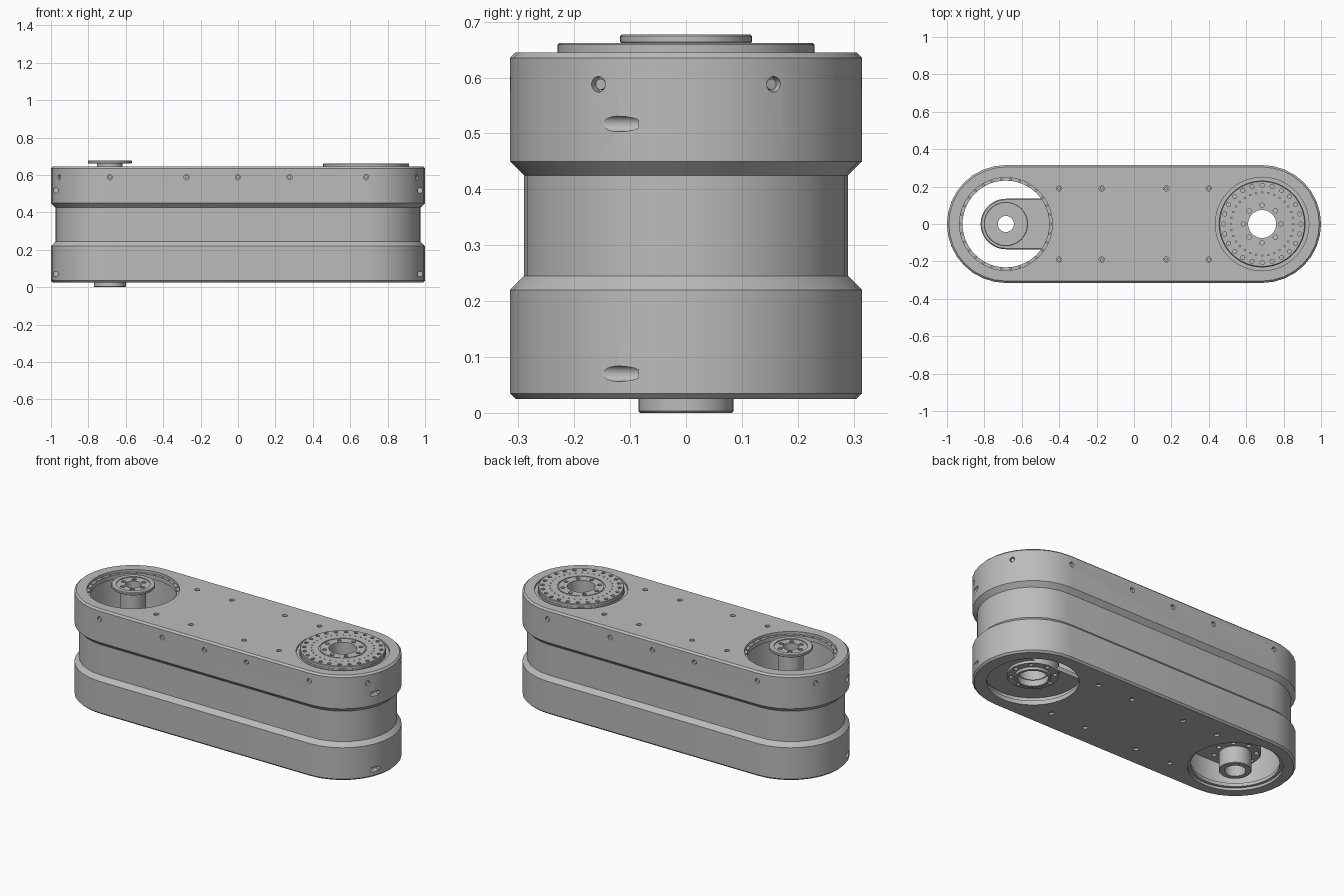
import bpy, bmesh
from math import sin, cos, pi, radians
from mathutils import Vector, Matrix

if "Cube" in bpy.data.objects:
    bpy.data.objects.remove(bpy.data.objects["Cube"])

grey = bpy.data.materials.new("machined grey")
grey.use_nodes = True
colour = (0.5, 0.5, 0.5, 1)
grey.diffuse_color = colour
grey.node_tree.nodes["Principled BSDF"].inputs["Base Color"].default_value = colour

END = 0.685   # centre of each rounded end
TOP, BASE = 0.645, 0.025


def finish(name, bm):
    bmesh.ops.recalc_face_normals(bm, faces=bm.faces[:])
    mesh = bpy.data.meshes.new(name)
    bm.to_mesh(mesh)
    bm.free()
    ob = bpy.data.objects.new(name, mesh)
    bpy.context.collection.objects.link(ob)
    mesh.materials.append(grey)
    return ob


def loft(name, profile, cx=0, half=0, tube=False, segs=48):
    """Sweep a (radius, z) profile round a circle, or a slot when half > 0."""
    bm = bmesh.new()
    n = segs // 2
    angles = [(1, -pi / 2 + pi * i / n) for i in range(n + 1)]
    angles += [(-1, pi / 2 + pi * i / n) for i in range(n + 1)]
    if not half:
        angles = [(0, 2 * pi * i / segs) for i in range(segs)]
    rings = [[bm.verts.new((cx + s * half + r * cos(a), r * sin(a), z))
              for s, a in angles] for r, z in profile]
    pairs = list(zip(rings, rings[1:]))
    if tube:
        pairs.append((rings[-1], rings[0]))
    else:
        bm.faces.new(rings[0])
        bm.faces.new(rings[-1])
    m = len(angles)
    for a, b in pairs:
        for i in range(m):
            j = (i + 1) % m
            bm.faces.new((a[i], a[j], b[j], b[i]))
    return finish(name, bm)


def pins(name, items, segs=16):
    """One mesh of cylinders, each (centre, axis, radius, length)."""
    bm = bmesh.new()
    for pos, axis, r, length in items:
        turn = Vector(axis).to_track_quat('Z', 'Y').to_matrix().to_4x4()
        bmesh.ops.create_cone(bm, cap_ends=True, segments=segs, radius1=r, radius2=r,
                              depth=length, matrix=Matrix.Translation(pos) @ turn)
    return finish(name, bm)


def cut(ob, cutter):
    cutter.hide_render = True
    mod = ob.modifiers.new("cut", 'BOOLEAN')
    mod.operation, mod.solver, mod.object = 'DIFFERENCE', 'EXACT', cutter
    bpy.context.view_layer.objects.active = ob
    bpy.ops.object.modifier_apply(modifier=mod.name)
    bpy.data.objects.remove(cutter)


def circle(cx, r, count, z):
    return [(cx + r * cos(2 * pi * i / count), r * sin(2 * pi * i / count), z)
            for i in range(count)]


# Housing: two chamfered shells joined by a narrower waist
R, W = 0.315, 0.29
housing = loft("housing", [(R - .01, BASE), (R, BASE + .01), (R, .22), (W, .245),
                           (W, .425), (R, .45), (R, TOP - .01), (R - .01, TOP)],
               half=END, segs=32)

# Open joint well on the right end, with a stepped lip top and bottom
cut(housing, loft("well_cutter", [(.248, 0), (.248, .04), (.232, .04), (.232, .06),
                                  (.265, .06), (.265, .605), (.232, .605), (.232, .63),
                                  (.248, .63), (.248, .7)], cx=-END))
# Underside well and bore on the left end
cut(housing, loft("drive_well_cutter", [(.24, 0), (.24, .05), (.262, .05), (.262, .5),
                                        (.075, .5), (.075, .7)], cx=END))
cut(housing, loft("disc_groove_cutter", [(.25, .633), (.25, .7), (.232, .7), (.232, .633)],
                  cx=END, tube=True))

# Sunk screws: cover plates, long sides and rounded ends
spots = []
for x in (-.4, -.173, .173, .4):
    for y in (-.19, .19):
        spots += [((x, y, TOP), (0, 0, 1)), ((x, y, BASE), (0, 0, -1))]
for side in (-1, 1):
    for x in (-END, -.275, 0, .275, END):
        spots.append(((x, side * R, .588), (0, side, 0)))
    for end in (-1, 1):
        a = radians(30)
        out = Vector((end * cos(a), side * sin(a), 0))
        spots.append((Vector((end * END, 0, .588)) + out * R, out))
holes = [(p, d, .014, .04) for p, d in spots]
# Long access holes drilled from the front across each rounded end
holes += [((x, -.2, z), (0, 1, 0), .014, .23) for x in (-.975, .975) for z in (.517, .07)]
holes += [(p, (0, 0, 1), .005, .03) for p in circle(-END, .24, 30, .635)]
cut(housing, pins("hole_cutter", holes))
heads = [(Vector(p) - Vector(d) * .015, d, .010, .012) for p, d in spots]
screws = pins("screws", heads, 12)

# Output disc with bolt circles
disc = loft("output_disc", [(.075, .59), (.23, .59), (.23, .659), (.227, .662), (.128, .662),
                            (.128, .658), (.122, .658), (.122, .662), (.075, .662)],
            cx=END, tube=True)
drill = [(p, (0, 0, 1), .011, .02) for p in circle(END, .207, 24, .662)]
drill += [(p, (0, 0, 1), .004, .02) for p in circle(END, .168, 32, .662)]
drill += [(p, (0, 0, 1), .012, .02) for p in circle(END, .1, 8, .662)]
cut(disc, pins("disc_drill", drill, 12))

# Drive tube, lower bearing ring and cover plate inside the left well
drive_tube = loft("drive_tube", [(.075, .08), (.1, .08), (.1, .6), (.075, .6)],
                  cx=END, tube=True)
ring = loft("bearing_ring", [(.08, .045), (.095, .045), (.095, .06), (.135, .06),
                             (.135, .13), (.08, .13)], cx=END, tube=True)
cut(ring, pins("ring_drill", [(p, (0, 0, 1), .012, .04)
                              for p in circle(END, .115, 8, .06)], 12))
plate = loft("drive_plate", [(.255, .075), (.255, .1)], cx=END)
for v in plate.data.vertices:
    v.co.y = min(v.co.y, .11)
cut(plate, pins("plate_bore", [((END, 0, .08), (0, 0, 1), .09, .2)], 32))

# Joint hub: bracket, shaft, top flange and bottom collar
bracket = loft("hub_bracket", [(.13, .1), (.135, .105), (.135, .295), (.13, .3)],
               cx=-.53, half=.155)
bore = [((-END, 0, .2), (0, 0, 1), .05, .6)]
bore += [(p, (0, 0, 1), .012, .05) for p in circle(-END, .11, 8, .1)]
cut(bracket, pins("bracket_bore", bore, 24))
shaft = loft("hub_shaft", [(.045, .1), (.068, .1), (.068, .665), (.045, .665)],
             cx=-END, tube=True)
flange = loft("hub_flange", [(.043, .661), (.115, .661), (.118, .664), (.118, .674),
                             (.115, .677), (.09, .677), (.09, .672), (.043, .672)],
              cx=-END, tube=True)
cut(flange, pins("flange_drill", [(p, (0, 0, 1), .013, .014)
                                  for p in circle(-END, .062, 6, .672)], 12))
collar = loft("hub_collar", [(.055, 0), (.082, 0), (.085, .003), (.085, .12), (.055, .12)],
              cx=-END, tube=True)

# Smooth round surfaces, keep machined edges crisp
bpy.ops.object.select_all(action='DESELECT')
for ob in (housing, screws, disc, drive_tube, ring, plate, bracket, shaft, flange, collar):
    ob.select_set(True)
bpy.context.view_layer.objects.active = housing
bpy.ops.object.shade_smooth_by_angle(angle=radians(30))
